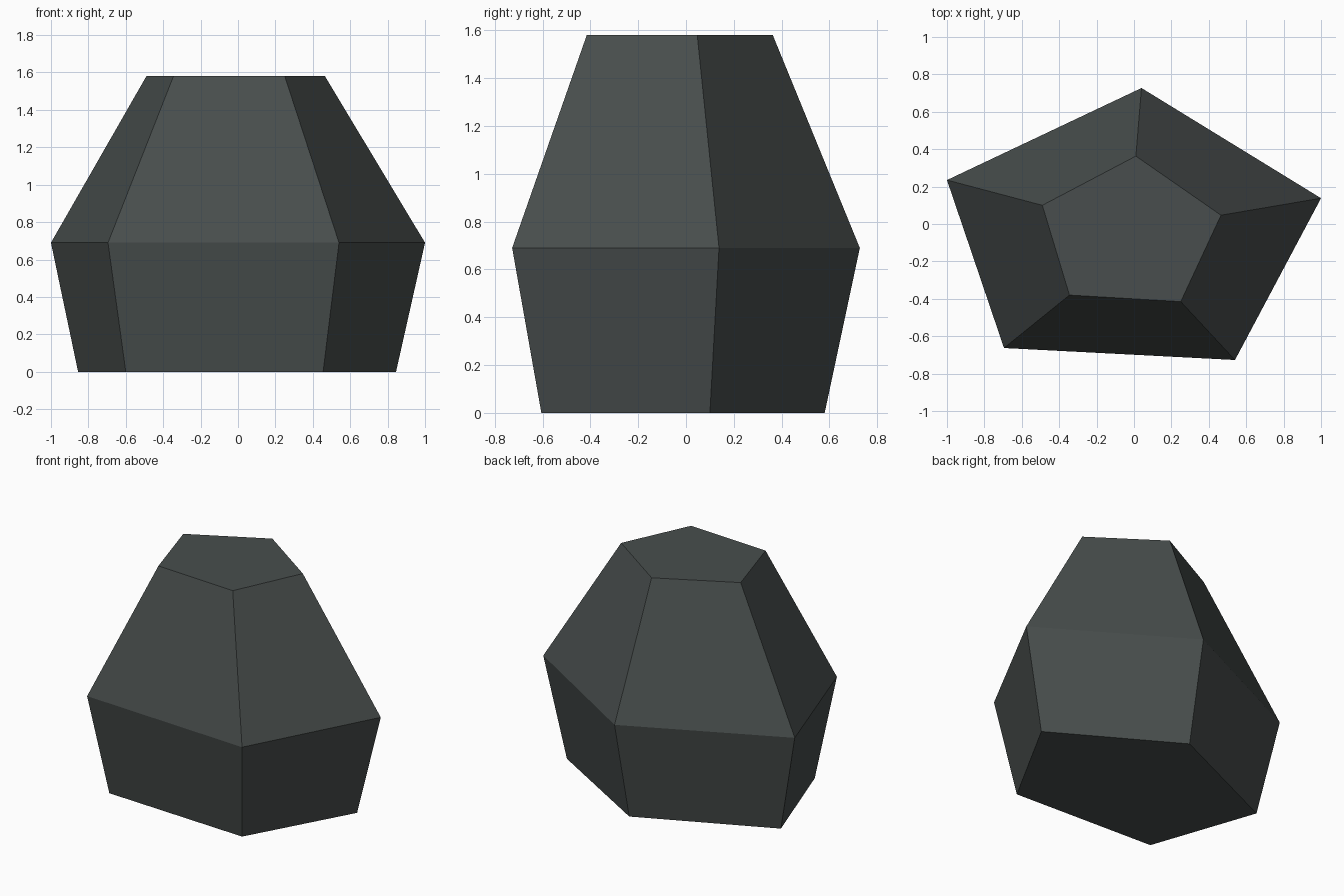
import bpy, bmesh

if "Cube" in bpy.data.objects:
    bpy.data.objects.remove(bpy.data.objects["Cube"])

# Dark slate stone colour
stone = bpy.data.materials.new("dark slate")
stone.diffuse_color = (0.065, 0.076, 0.074, 1)
stone.use_nodes = True
stone.node_tree.nodes["Principled BSDF"].inputs["Base Color"].default_value = stone.diffuse_color

# Five-sided rings of the rock: height and outline
rings = [
    (0.00, [(0.03, 0.58), (-0.855, 0.18), (-0.60, -0.555), (0.455, -0.605), (0.845, 0.10)]),
    (0.69, [(0.04, 0.727), (-1.0, 0.235), (-0.695, -0.663), (0.54, -0.727), (1.0, 0.138)]),
    (1.58, [(0.01, 0.363), (-0.49, 0.10), (-0.345, -0.38), (0.25, -0.415), (0.465, 0.047)]),
]

# Loft the rings and cap both ends
bm = bmesh.new()
loops = [[bm.verts.new((x, y, z)) for x, y in pts] for z, pts in rings]
for low, high in zip(loops, loops[1:]):
    for i in range(5):
        j = (i + 1) % 5
        bm.faces.new((low[i], low[j], high[j], high[i]))
bm.faces.new(loops[0][::-1])
bm.faces.new(loops[-1])
bmesh.ops.recalc_face_normals(bm, faces=bm.faces)

mesh = bpy.data.meshes.new("rock")
bm.to_mesh(mesh)
bm.free()
mesh.materials.append(stone)
rock = bpy.data.objects.new("rock", mesh)
bpy.context.collection.objects.link(rock)
